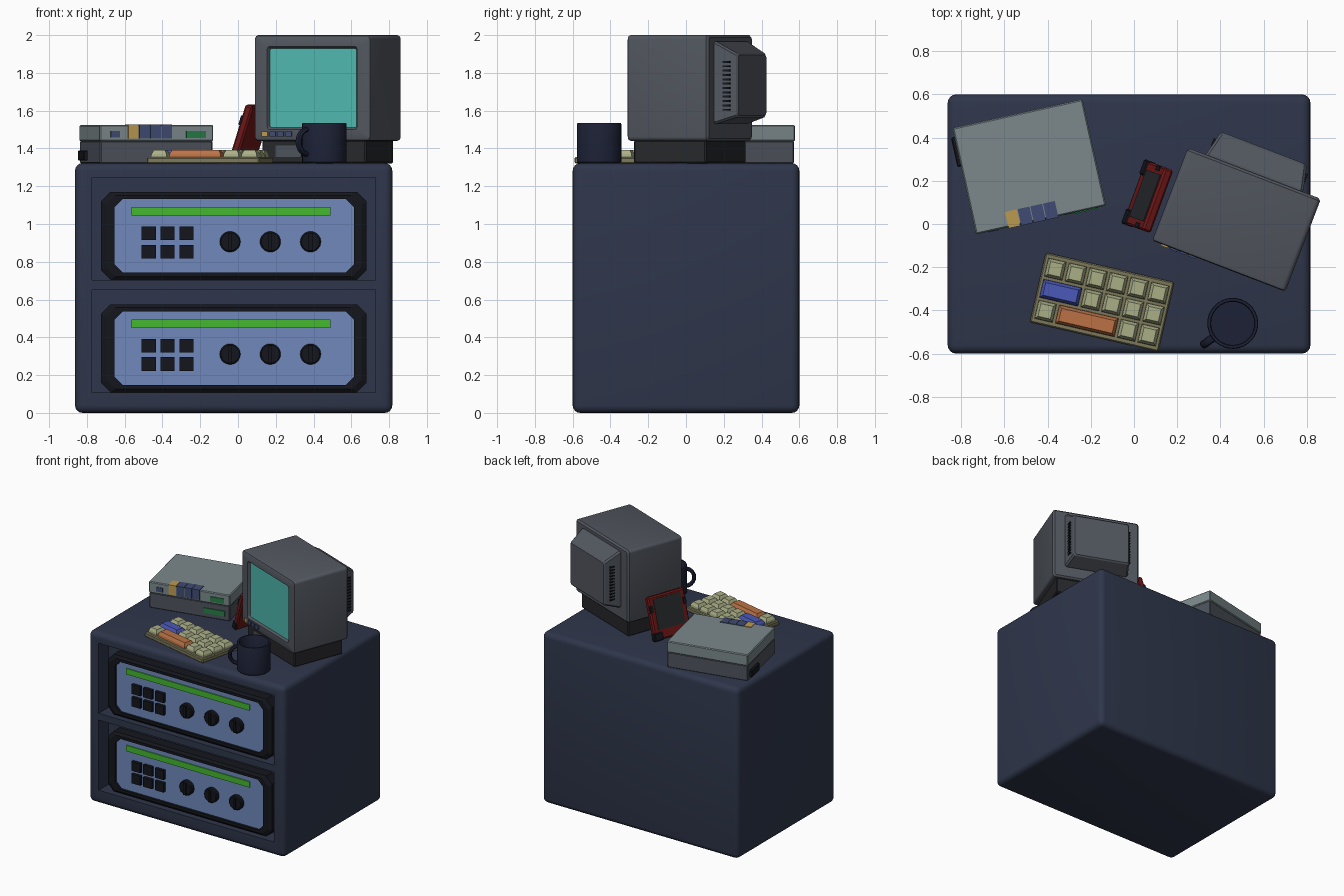
import bpy, bmesh
from math import sin, cos, pi, radians
from mathutils import Matrix, Vector

if "Cube" in bpy.data.objects:
    bpy.data.objects.remove(bpy.data.objects["Cube"])

I = Matrix.Identity(4)


def material(name, *rgb):
    m = bpy.data.materials.new(name)
    m.diffuse_color = (*rgb, 1)
    m.use_nodes = True
    m.node_tree.nodes["Principled BSDF"].inputs["Base Color"].default_value = m.diffuse_color
    return m


NAVY = material("navy", .028, .037, .07)
BLACK = material("black", .007, .008, .012)
STEEL = material("steel_blue", .16, .25, .5)
GREEN = material("green", .06, .48, .03)
GREY = material("casing_grey", .085, .095, .115)
DARK = material("dark_grey", .02, .021, .024)
TEAL = material("screen_teal", .08, .48, .43)
PALE = material("pale_grey", .2, .25, .26)
SLATE = material("slate", .075, .085, .105)
MUG = material("mug_navy", .012, .015, .035)
CREAM = material("key_cream", .4, .43, .24)
OLIVE = material("olive", .2, .19, .1)
ORANGE = material("orange", .5, .17, .06)
BLUE = material("key_blue", .07, .1, .48)
INDIGO = material("indigo", .05, .07, .17)
YELLOW = material("yellow", .5, .32, .08)
RED = material("red", .16, .008, .008)
LEAF = material("leaf_green", .02, .2, .06)


def finish(name, bm, mat, M, smooth=False):
    bmesh.ops.recalc_face_normals(bm, faces=bm.faces)
    me = bpy.data.meshes.new(name)
    bm.to_mesh(me)
    bm.free()
    if mat:
        me.materials.append(mat)
    ob = bpy.data.objects.new(name, me)
    bpy.context.collection.objects.link(ob)
    ob.matrix_world = M
    if smooth:
        bpy.ops.object.select_all(action='DESELECT')
        ob.select_set(True)
        bpy.context.view_layer.objects.active = ob
        bpy.ops.object.shade_smooth_by_angle(angle=radians(35))
    return ob


def box(name, x, y, z, mat, M=I, bevel=0, seg=1):
    """Box from (min, max) pairs."""
    bm = bmesh.new()
    bmesh.ops.create_cube(bm, size=1)
    for v in bm.verts:
        v.co = [sum(r) / 2 + c * (r[1] - r[0]) for r, c in zip((x, y, z), v.co)]
    if bevel:
        bmesh.ops.bevel(bm, geom=bm.edges[:], offset=bevel, segments=seg, profile=.5, affect='EDGES')
    return finish(name, bm, mat, M, seg > 1)


def loft(name, rings, mat, M=I, smooth=False, caps=(True, True)):
    """Skin a list of equal-sized rings of points."""
    bm = bmesh.new()
    vs = [[bm.verts.new(p) for p in r] for r in rings]
    n = len(vs[0])
    for a, b in zip(vs, vs[1:]):
        for i in range(n):
            j = (i + 1) % n
            bm.faces.new((a[i], a[j], b[j], b[i]))
    for r, c in zip((vs[0], vs[-1]), caps):
        if c:
            bm.faces.new(r)
    return finish(name, bm, mat, M, smooth)


def rect(x, z, y, r, n=1):
    """Rectangle in the xz plane with chamfered (n=1) or rounded corners."""
    pts = []
    for k, (cx, cz) in enumerate(((x[1] - r, z[1] - r), (x[0] + r, z[1] - r),
                                  (x[0] + r, z[0] + r), (x[1] - r, z[0] + r))):
        for i in range(n + 1):
            a = pi / 2 * (k + i / n)
            pts.append((cx + r * cos(a), y, cz + r * sin(a)))
    return pts


def circle(r, h, n, axis='z', c=(0, 0, 0)):
    out = []
    for i in range(n):
        a = 2 * pi * i / n
        p = (r * cos(a), r * sin(a), h) if axis == 'z' else (r * cos(a), h, r * sin(a))
        out.append(Vector(c) + Vector(p))
    return out


def frame(x, y, z, deg):
    return Matrix.Translation((x, y, z)) @ Matrix.Rotation(radians(deg), 4, 'Z')


# Cabinet with two rack bays cut into the front
cab = box("cabinet", (-.863, .817), (-.6, .6), (0, 1.322), NAVY, bevel=.04, seg=4)
cutters = []
for z0 in (.108, .703):
    c = box("bay_cutter", (-.772, .727), (-.8, -.48), (z0, z0 + .542), NAVY)
    c.hide_render = True
    m = cab.modifiers.new("bay", 'BOOLEAN')
    m.operation, m.solver, m.object = 'DIFFERENCE', 'EXACT', c
    cutters.append(c)
bpy.context.view_layer.update()
cut = bpy.data.meshes.new_from_object(cab.evaluated_get(bpy.context.evaluated_depsgraph_get()))
cab.modifiers.clear()
cab.data = cut
for c in cutters:
    bpy.data.objects.remove(c)

# Rack units
for unit, dz in (("upper", 0), ("lower", -.595)):
    M = Matrix.Translation((0, 0, dz))
    X, Z = (-.725, .68), (.704, 1.17)
    x, z = (-.655, .615), (.742, 1.132)
    loft(unit + "_rack_frame", [rect(X, Z, -.48, .05), rect(X, Z, -.555, .05),
         rect((-.7, .655), (.722, 1.152), -.57, .05), rect(x, z, -.57, .045), rect(x, z, -.545, .045)],
         BLACK, M, caps=(False, False))
    loft(unit + "_rack_panel", [rect(x, z, -.48, .045), rect(x, z, -.552, .045)], STEEL, M)
    box(unit + "_light_bar", (-.565, .49), (-.56, -.54), (1.045, 1.09), GREEN, M)
    for i in range(3):
        for zb in (.818, .915):
            bx = -.51 + .1 * i
            box(unit + "_button", (bx, bx + .075), (-.575, -.54), (zb, zb + .072), BLACK, M)
        kx = -.042 + .213 * i
        loft(unit + "_knob", [circle(r, y, 20, 'y', (kx, 0, .906)) for r, y in
             ((.055, -.54), (.055, -.58), (.048, -.586))], BLACK, M, True)
        box(unit + "_knob_grip", (kx - .01, kx + .01), (-.598, -.57), (.86, .952), BLACK, M)

# Monitor
M = frame(.475, .02, 0, -21)
X, Z = (-.33, .33), (1.44, 2.0)


def shell(d, y, r):
    return rect((X[0] + d, X[1] - d), (Z[0] + d, Z[1] - d), y, r, 4)


sx, sz = (-.245, .245), (1.51, 1.93)
loft("monitor_casing", [shell(.012, .23, .015), shell(0, .218, .022), shell(0, -.215, .022),
     shell(.004, -.226, .02), shell(.012, -.23, .015), rect((-.255, .255), (1.5, 1.94), -.23, .015, 4),
     rect(sx, sz, -.212, .012, 4)], GREY, M, True, (True, False))
loft("monitor_screen", [rect(sx, sz, -.2, .012, 4), rect(sx, sz, -.213, .012, 4)], TEAL, M)
loft("monitor_back", [rect((-.24, .24), (1.53, 1.965), .22, .012), rect((-.24, .24), (1.53, 1.965), .24, .012),
     rect((-.215, .215), (1.565, 1.905), .345, .012), rect((-.205, .205), (1.575, 1.895), .355, .012)], GREY, M)
for s in (-1, 1):
    for i in range(12):
        z = 1.6 + i * .023
        vx = sorted((s * .222, s * .234))
        box("monitor_vent", vx, (.275, .315), (z, z + .01), BLACK, M)
for i, col in enumerate((YELLOW, INDIGO, INDIGO, INDIGO)):
    bx = -.285 + i * .045
    box("monitor_button", (bx, bx + .035), (-.238, -.22), (1.462, 1.49), col, M)
box("monitor_base", (-.295, .295), (-.205, .205), (1.32, 1.445), DARK, M, .008)
box("monitor_base_panel", (-.215, -.07), (-.211, -.19), (1.355, 1.415), SLATE, M)

# Red tablet leaning on the monitor
M = frame(0, .15, 1.335, -20) @ Matrix.Rotation(radians(18), 4, 'Y')
box("tablet_case", (0, .045), (-.155, .155), (0, .315), RED, M, .01)
box("tablet_face", (-.004, .01), (-.115, .115), (.07, .295), DARK, M)
for s in (-1, 1):
    y = sorted((s * .085, s * .158))
    box("tablet_corner", (-.006, .04), y, (-.004, .055), BLACK, M, .006)
    box("tablet_clip", (-.005, .03), (s * .14 - .012, s * .14 + .012), (.2, .25), BLACK, M)

# Two-tier desktop drive
M = frame(-.485, .265, 0, 12.5)
box("drive_lower", (-.305, .305), (-.248, .248), (1.32, 1.44), SLATE, M, .006)
box("drive_upper", (-.308, .308), (-.252, .252), (1.438, 1.524), PALE, M, .006)
for i, col in enumerate((YELLOW, INDIGO, INDIGO, INDIGO)):
    x = -.155 + i * .06
    box("drive_switch", (x, x + .056), (-.258, -.18), (1.452, 1.528), col, M)
box("drive_port", (-.25, -.2), (-.256, -.24), (1.458, 1.492), INDIGO, M)
box("drive_upper_slot", (.16, .265), (-.258, -.24), (1.455, 1.492), LEAF, M)
box("drive_lower_slot", (.11, .27), (-.254, -.24), (1.355, 1.395), LEAF, M)
box("drive_side_plug", (-.325, -.3), (.07, .21), (1.335, 1.39), BLACK, M, .005)

# Keyboard: six columns, three rows, two wide coloured keys
M = frame(-.148, -.362, 1.32, -13)
box("keyboard_base", (-.305, .305), (-.165, .165), (0, .034), OLIVE, M, .006)


def key(col, row, span, mat):
    a, b = -.294 + .098 * col, -.294 + .098 * (col + span)
    y = .1 - .1 * row

    def quad(d, z):
        return [(a + d, y - .05 + d, z), (b - d, y - .05 + d, z), (b - d, y + .05 - d, z), (a + d, y + .05 - d, z)]
    loft("key", [quad(.006, .03), quad(.008, .05), quad(.02, .072)], mat, M)


for row, layout in enumerate(((1,) * 6, (2, 1, 1, 1, 1), (1, 3, 1, 1))):
    col = 0
    for span in layout:
        key(col, row, span, {1: CREAM, 2: BLUE, 3: ORANGE}[span])
        col += span

# Mug with handle
M = frame(.457, -.46, 1.32, 216)
loft("mug", [circle(r, h, 32) for r, h in ((.11, 0), (.118, .008), (.118, .209), (.115, .215),
     (.104, .215), (.1, .209), (.1, .02))], MUG, M, True)
rings = []
for i in range(13):
    t = pi * (i / 12 - .5)
    d = Vector((cos(t), 0, sin(t)))
    p = Vector((.108, 0, .115)) + Vector((.06 * d.x, 0, .066 * d.z))
    rings.append([p + d * (.014 * cos(k * pi / 4)) + Vector((0, .02 * sin(k * pi / 4), 0)) for k in range(8)])
loft("mug_handle", rings, MUG, M, True)
